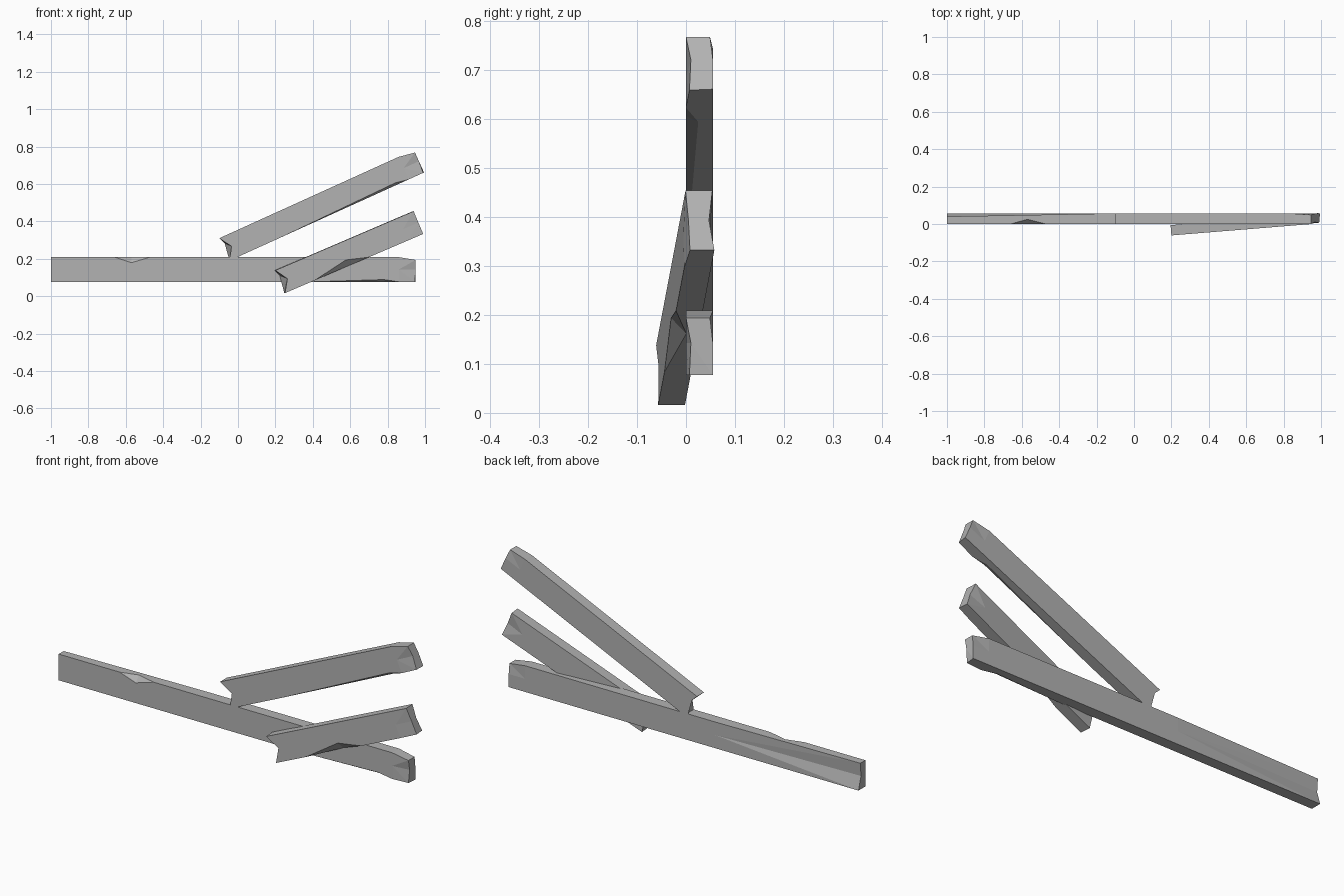
import bpy, bmesh
from math import radians
from mathutils import Vector

cube = bpy.data.objects.get("Cube")
if cube:
    bpy.data.objects.remove(cube)

WIDTH, THICK = 0.132, 0.055

grey = bpy.data.materials.new("weathered_grey")
grey.use_nodes = True
colour = (0.45, 0.45, 0.45, 1)
grey.diffuse_color = colour
grey.node_tree.nodes["Principled BSDF"].inputs["Base Color"].default_value = colour

# Cross-section corners as (y, height), going round the plank
SECTION = {
    "front_bottom": (0, -WIDTH), "front_mid": (0, -WIDTH / 2), "front_top": (0, 0),
    "back_top": (THICK, 0), "back_mid": (THICK, -WIDTH / 2), "back_bottom": (THICK, -WIDTH),
}
NAMES = list(SECTION)


def make_object(name, bm):
    bmesh.ops.recalc_face_normals(bm, faces=bm.faces)
    mesh = bpy.data.meshes.new(name)
    bm.to_mesh(mesh)
    bm.free()
    mesh.materials.append(grey)
    obj = bpy.data.objects.new(name, mesh)
    bpy.context.collection.objects.link(obj)
    return obj


def chip(plank, height, start, peak, end, deep, down):
    """Break a wedge out of a front edge; down is the signed drop on the front face."""
    bm = bmesh.new()
    outside = 0.05 if down < 0 else -0.05
    for co in ((start, 0, height), (end, 0, height), (peak, deep, height),
               (peak, 0, height + down), (peak, -0.05, height + outside)):
        bm.verts.new(co)
    bmesh.ops.convex_hull(bm, input=bm.verts)
    cutter = make_object("chip_cutter", bm)
    cutter.hide_render = True
    mod = plank.modifiers.new("chip", "BOOLEAN")
    mod.operation, mod.solver, mod.object = "DIFFERENCE", "EXACT", cutter
    bpy.context.view_layer.objects.active = plank
    bpy.ops.object.modifier_apply(modifier=mod.name)
    bpy.data.objects.remove(cutter)


def plank(name, length, inner, left_dents, right_dents, chips, location, rise=0, yaw=0):
    """Loft a board between worn ends, chip its edges, then place it."""
    bm = bmesh.new()
    rings = []
    for u, dents in ((0, left_dents), (inner, {}), (length - 0.09, {}), (length, right_dents)):
        ring = []
        for corner in NAMES:
            y, z = SECTION[corner]
            ring.append(bm.verts.new(Vector((u, y, z)) + Vector(dents.get(corner, (0, 0, 0)))))
        rings.append(ring)
    for a, b in zip(rings, rings[1:]):
        for i in range(6):
            j = (i + 1) % 6
            bm.faces.new((a[i], a[j], b[j], b[i]))
    for r in (rings[0], rings[-1]):
        bm.faces.new((r[0], r[1], r[4], r[5]))
        bm.faces.new((r[1], r[2], r[3], r[4]))
    bmesh.ops.triangulate(bm, faces=bm.faces)
    obj = make_object(name, bm)
    for args in chips:
        chip(obj, *args)
    obj.location = location
    obj.rotation_euler = (0, -rise, yaw)


# Worn end shapes
worn_right = {"front_mid": (0, 0.01, 0), "front_bottom": (-0.005, 0.007, 0),
              "front_top": (0, 0, -0.015), "back_top": (0, -0.006, -0.015)}
split_left = {"front_mid": (0.042, 0, 0), "back_mid": (0.015, 0, 0.03)}
worn_back = {"back_top": (0, -0.015, 0), "back_mid": (0, -0.02, 0)}
brace_right = {"back_mid": (0, -0.009, 0), "front_mid": (0, 0.004, 0),
               "front_bottom": (0, 0.005, 0)}

# Long horizontal board
plank("horizontal_plank", 1.95, 0.8, worn_back, worn_right,
      [(0, 0.34, 0.43, 0.53, 0.025, -0.03),
       (-WIDTH, 1.4, 1.78, 1.86, 0.02, 0.012)],
      (-1, 0, 0.209))

# Upper slanted board
plank("upper_slanted_plank", 1.142, 0.2, split_left, worn_right,
      [(-WIDTH, 0.3, 0.98, 1.05, 0.025, 0.013)],
      (-0.10, 0, 0.31), radians(24.4))

# Lower slanted board, leaning across the front
plank("lower_slanted_plank", 0.806, 0.12, split_left, brace_right,
      [(-WIDTH, 0.17, 0.37, 0.49, 0.03, 0.035)],
      (0.20, -0.061, 0.138), radians(23.1), 0.081)
